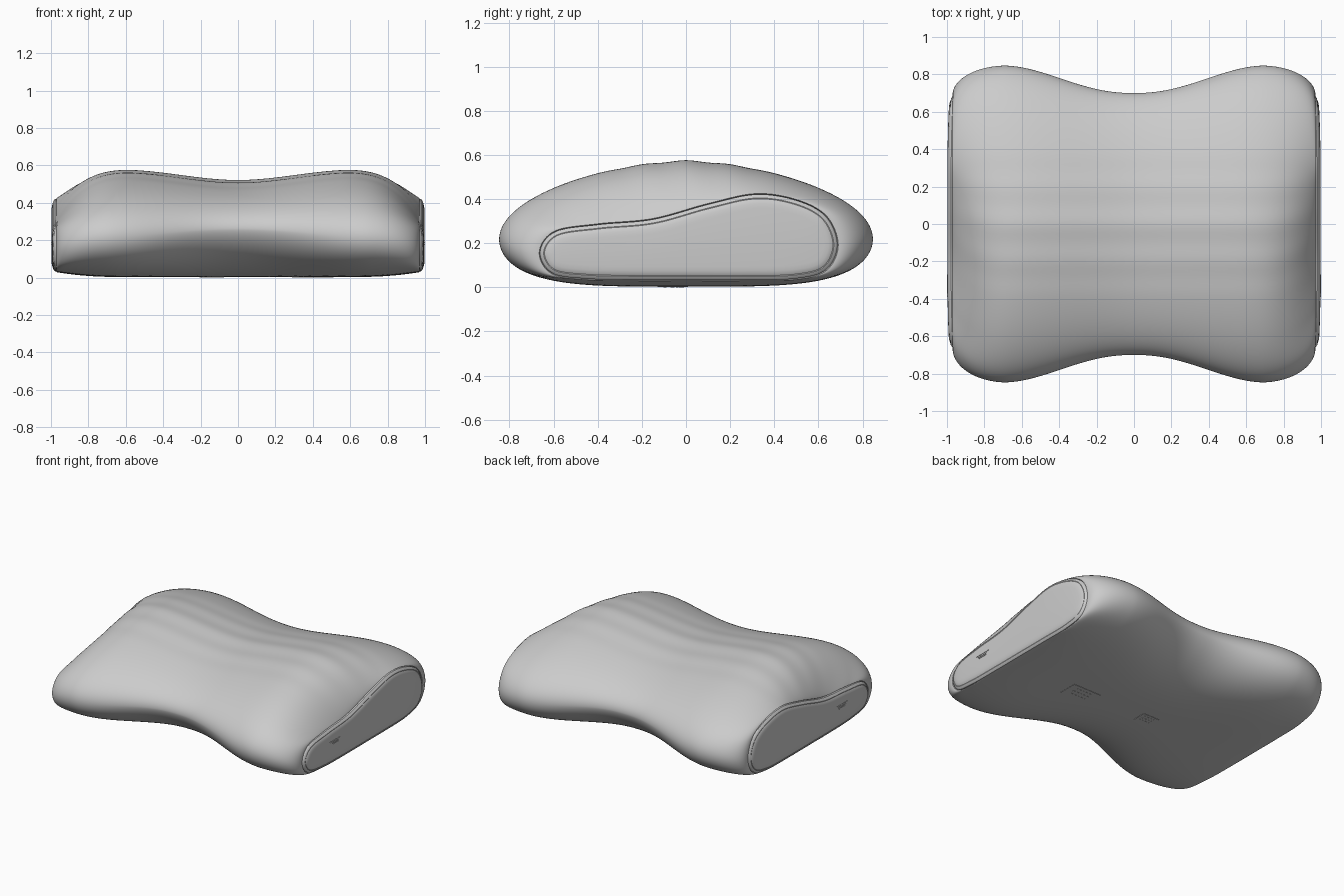
import bpy, bmesh, math
from mathutils import Vector

cube = bpy.data.objects.get("Cube")
if cube:
    bpy.data.objects.remove(cube, do_unlink=True)

N = 192          # points around each section
END_X = 0.97     # where the cushion meets the side panels

fabric = bpy.data.materials.new("light grey")
fabric.use_nodes = True
colour = (0.6, 0.6, 0.6, 1)
fabric.diffuse_color = colour
fabric.node_tree.nodes["Principled BSDF"].inputs["Base Color"].default_value = colour

# Side panel outline (y, z), one point every 22.5 degrees from the back
OUTLINE = [(.69, .19), (.64, .32), (.51, .395), (.32, .425),
           (.1, .38), (-.15, .312), (-.4, .288), (-.595, .255),
           (-.665, .16), (-.61, .062), (-.45, .035), (-.23, .03),
           (0, .03), (.26, .03), (.49, .035), (.635, .075)]


def clamp(v):
    return max(0, min(1, v))


def smoothstep(v):
    v = clamp(v)
    return v * v * (3 - 2 * v)


def spline_loop(points, count):
    """Closed Catmull-Rom curve through the points."""
    loop, n = [], len(points)
    for i in range(count):
        f = i * n / count
        k, t = int(f), f - int(f)
        a, b, c, d = (Vector(points[(k + j) % n]) for j in (-1, 0, 1, 2))
        loop.append(0.5 * (2 * b + (c - a) * t + (2 * a - 5 * b + 4 * c - d) * t ** 2
                           + (3 * b - a - 3 * c + d) * t ** 3))
    return loop


def inset(loop, dist):
    result = []
    for i, p in enumerate(loop):
        tangent = (loop[(i + 1) % len(loop)] - loop[i - 1]).normalized()
        result.append(p + dist * Vector((-tangent.y, tangent.x)))
    return result


END = spline_loop(OUTLINE, N)


def section(x):
    """Cushion cross-section at x, easing into the side panel outline."""
    ax = abs(x)
    lobe = smoothstep(ax / 0.7) ** 1.2
    depth = 0.70 + 0.147 * lobe
    top = 0.522 + 0.055 * smoothstep(ax / 0.62)
    mid = 0.26 - 0.04 * lobe
    t = clamp((ax - 0.68) / (END_X - 0.68))
    wy = 1 - math.sqrt(1 - t * t)
    wz = clamp((ax - 0.55) / (END_X - 0.55)) ** 2.8
    loop = []
    for i in range(N):
        angle = 2 * math.pi * i / N
        u = abs(math.cos(angle))
        y = depth * math.cos(angle)
        if i <= N // 2:
            z = mid + (top - mid) * clamp(1 - u ** 1.6) ** 0.5
            # soft ripples across the top
            z += 0.0025 * (math.cos(2 * math.pi * y / 0.2) - 1) * math.exp(-(y / 0.34) ** 4)
        else:
            power = 3 + 1.2 * lobe
            z = 0.003 + (mid - 0.003) * (1 - clamp(1 - u ** power) ** (0.65 - 0.16 * lobe))
        e = END[i]
        loop.append(Vector((y + (e.x - y) * wy, z + (e.y - z) * wz)))
    return loop


def make_object(name, bm, angle=40):
    bmesh.ops.recalc_face_normals(bm, faces=bm.faces)
    mesh = bpy.data.meshes.new(name)
    bm.to_mesh(mesh)
    bm.free()
    mesh.materials.append(fabric)
    obj = bpy.data.objects.new(name, mesh)
    bpy.context.collection.objects.link(obj)
    bpy.ops.object.select_all(action='DESELECT')
    obj.select_set(True)
    bpy.context.view_layer.objects.active = obj
    bpy.ops.object.shade_smooth_by_angle(angle=math.radians(angle))
    return obj


def cap(bm, row):
    """Close a ring with strips running from its top to its bottom edge."""
    half = N // 2
    bm.faces.new((row[0], row[1], row[-1]))
    for i in range(1, half - 1):
        bm.faces.new((row[i], row[i + 1], row[N - i - 1], row[N - i]))
    bm.faces.new((row[half - 1], row[half], row[half + 1]))


def loft(name, rings, bow=0):
    """Skin (x, loop) rings and cap both ends; bow pulls the y ends inwards."""
    bm = bmesh.new()
    rows = [[bm.verts.new((x - math.copysign(bow * (p.x / 0.68) ** 4, x), p.x, p.y))
             for p in loop] for x, loop in rings]
    for a, b in zip(rows, rows[1:]):
        for i in range(N):
            j = (i + 1) % N
            bm.faces.new((a[i], a[j], b[j], b[i]))
    cap(bm, rows[0])
    cap(bm, rows[-1])
    return make_object(name, bm)


def box(name, centre, size):
    bm = bmesh.new()
    bmesh.ops.create_cube(bm, size=1)
    bmesh.ops.scale(bm, vec=size, verts=bm.verts)
    bmesh.ops.translate(bm, vec=centre, verts=bm.verts)
    return make_object(name, bm)


# Cushion body: sections crowd together towards the rounded ends
STEPS = 56
rings = []
for k in range(-STEPS, STEPS + 1):
    x = END_X * math.sin(math.pi / 2 * k / STEPS)
    rings.append((x, section(x)))
groove = inset(END, 0.006)
rings = [(-END_X + 0.012, groove)] + rings + [(END_X - 0.012, groove)]
loft("cushion", rings)

# Side panels: rounded rim, shallow seam and a face bowed along its length
PANEL = [(0.004, 0.945), (0.004, 0.978), (0.01, 0.985), (0.02, 0.99),
         (0.024, 0.989), (0.028, 0.992), (0.045, 0.996), (0.065, 0.998)]
for side, label in ((1, "left"), (-1, "right")):
    loft(label + "_side_panel", [(side * x, inset(END, d)) for d, x in PANEL], bow=0.012)
    # small slotted tab on each panel
    for n, (z, length) in enumerate(((0.2, 0.12), (0.188, 0.08), (0.178, 0.07))):
        box(f"{label}_panel_tab_{n}", (side * 0.997, -0.33, z), (0.006, length, 0.005))

# Underside labels: thin plates with raised bars
for name, x, y, sx, sy in (("large", 0.4, -0.06, 0.22, 0.14),
                           ("small", -0.14, -0.04, 0.13, 0.1)):
    box(name + "_underside_plate", (x, y, 0.004), (sx, sy, 0.006))
    for n in (-1, 0, 1):
        box(f"{name}_underside_bar_{n + 1}", (x, y + n * sy * 0.25, 0.003),
            (sx * 0.6, sy * 0.1, 0.006))
